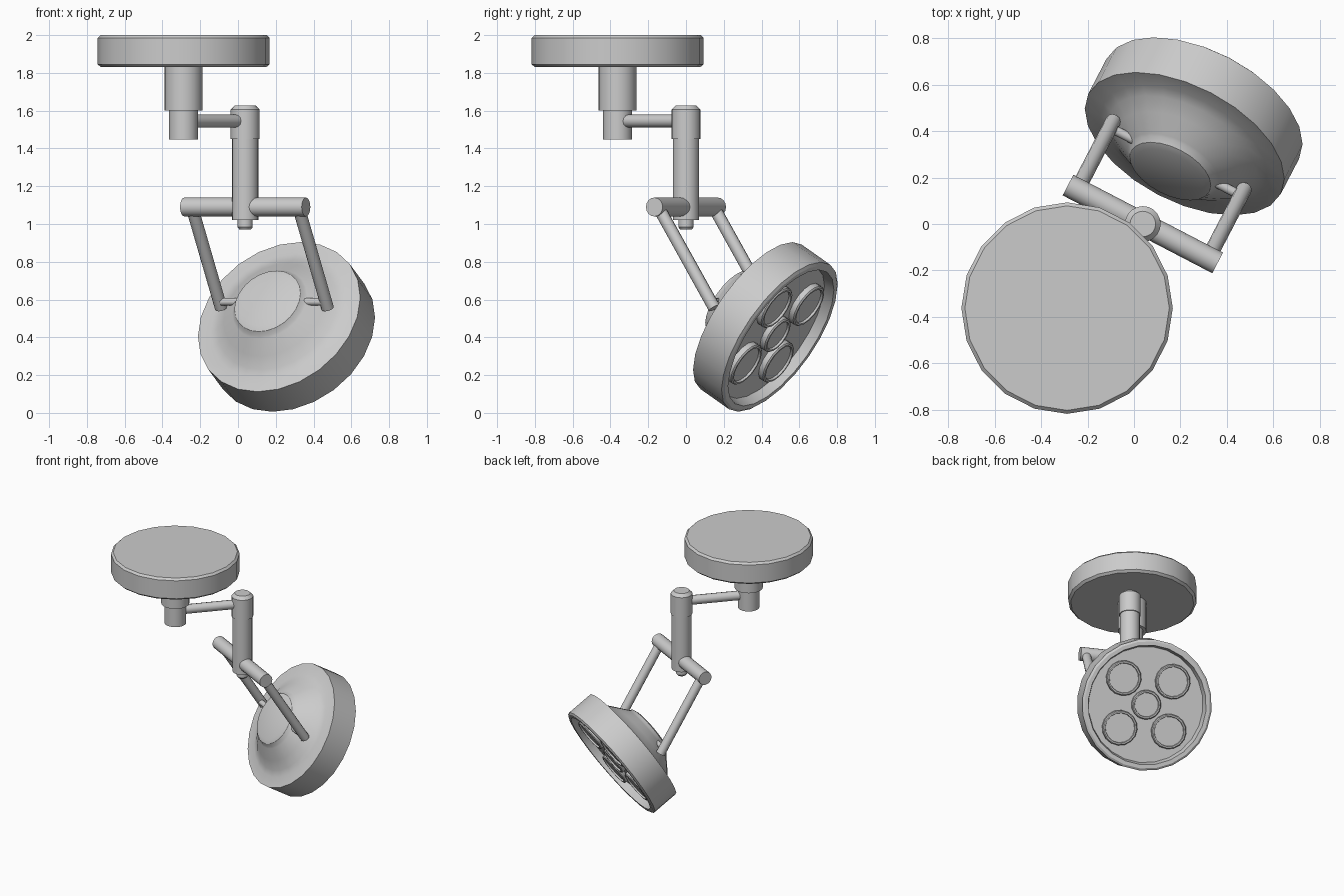
import bpy, bmesh, math
from mathutils import Vector, Matrix

if "Cube" in bpy.data.objects:
    bpy.data.objects.remove(bpy.data.objects["Cube"])

def lathe(name, profile, n, matrix):
    """Revolve (radius, height) points about local z; radius 0 makes a pole."""
    bm = bmesh.new()
    rings = []
    for r, h in profile:
        if r == 0:
            rings.append([bm.verts.new((0, 0, h))] * n)
        else:
            rings.append([bm.verts.new((r * math.cos(2 * math.pi * i / n),
                                        r * math.sin(2 * math.pi * i / n), h)) for i in range(n)])
    for a, b in zip(rings, rings[1:]):
        for i in range(n):
            j = (i + 1) % n
            quad = list(dict.fromkeys((a[i], a[j], b[j], b[i])))
            bm.faces.new(quad)
    bmesh.ops.recalc_face_normals(bm, faces=bm.faces)
    me = bpy.data.meshes.new(name)
    bm.to_mesh(me)
    bm.free()
    ob = bpy.data.objects.new(name, me)
    bpy.context.collection.objects.link(ob)
    ob.matrix_world = matrix
    bpy.ops.object.select_all(action='DESELECT')
    ob.select_set(True)
    bpy.context.view_layer.objects.active = ob
    bpy.ops.object.shade_smooth_by_angle(angle=math.radians(32))
    return ob

def at(x, y, z=0):
    return Matrix.Translation((x, y, z))

def rod(name, p, q, r, n=12):
    """Closed cylinder from p to q."""
    d = q - p
    m = Matrix.Translation(p) @ d.to_track_quat('Z', 'Y').to_matrix().to_4x4()
    return lathe(name, [(0, 0), (r, 0), (r, d.length), (0, d.length)], n, m)

# Ceiling plate and its stem
base = at(-0.288, -0.362)
lathe("ceiling_plate", [(0, 1.83), (0.437, 1.83), (0.455, 1.845), (0.455, 1.985),
                        (0.44, 2.0), (0, 2.0)], 20, base)
lathe("ceiling_stem", [(0, 1.447), (0.077, 1.447), (0.077, 1.60), (0.1, 1.60),
                       (0.1, 1.84), (0, 1.84)], 20, base)

# Horizontal link and hanging column
column = Vector((0.038, 0.0, 0))
rod("link_arm", Vector((-0.288, -0.362, 1.545)), column + Vector((0, 0, 1.545)), 0.034)
lathe("column", [(0, 0.97), (0.03, 0.97), (0.04, 0.983), (0.04, 1.02), (0.07, 1.02),
                 (0.07, 1.45), (0.077, 1.45), (0.077, 1.605), (0.055, 1.628), (0, 1.628)],
      20, at(*column))

# Turned frame: side runs along the crossbar, ahead points where the lamp looks
turn = math.radians(27.5)
side = Vector((math.cos(turn), -math.sin(turn), 0))
ahead = Vector((math.sin(turn), math.cos(turn), 0))
def spot(s, d, z):
    return column + side * s + ahead * d + Vector((0, 0, z))

rod("crossbar", spot(-0.363, 0, 1.09), spot(0.363, 0, 1.09), 0.05, 16)
for s, label in ((-1, "left"), (1, "right")):
    rod(label + "_yoke_arm", spot(s * 0.318, 0, 1.09), spot(s * 0.318, 0.335, 0.555), 0.033)
    rod(label + "_pivot_pin", spot(s * 0.318, 0.303, 0.588), spot(s * 0.1, 0.303, 0.588), 0.02)

# Tilted lamp head frame
tilt = math.radians(32)
f = ahead * math.cos(tilt) - Vector((0, 0, math.sin(tilt)))
u = ahead * math.sin(tilt) + Vector((0, 0, math.cos(tilt)))
head = Matrix.Translation(spot(0, 0.478, 0.4525)) @ Matrix((-side, u, f)).transposed().to_4x4()

# Head shell: back cap, sloped dome, rim, recessed front
lathe("lamp_head", [(0, -0.275), (0.16, -0.273), (0.19, -0.262), (0.205, -0.24), (0.215, -0.232),
                    (0.29, -0.175), (0.345, -0.13), (0.39, -0.112), (0.467, -0.105),
                    (0.467, 0.095), (0.452, 0.105), (0.425, 0.105), (0.412, 0.05), (0, 0.05)],
      24, head)

# Five bulbs: one in the middle, four around it
def bulb(name, r, x, y):
    lathe(name, [(r, 0.04), (r, 0.08), (r - 0.007, 0.087), (r - 0.017, 0.087),
                 (r - 0.02, 0.075), (0, 0.075)], 16, head @ at(x, y))

bulb("centre_bulb", 0.105, 0, 0)
for k in range(4):
    a = math.radians(47 + 90 * k)
    bulb(f"outer_bulb_{k + 1}", 0.125, 0.25 * math.cos(a), 0.25 * math.sin(a))
